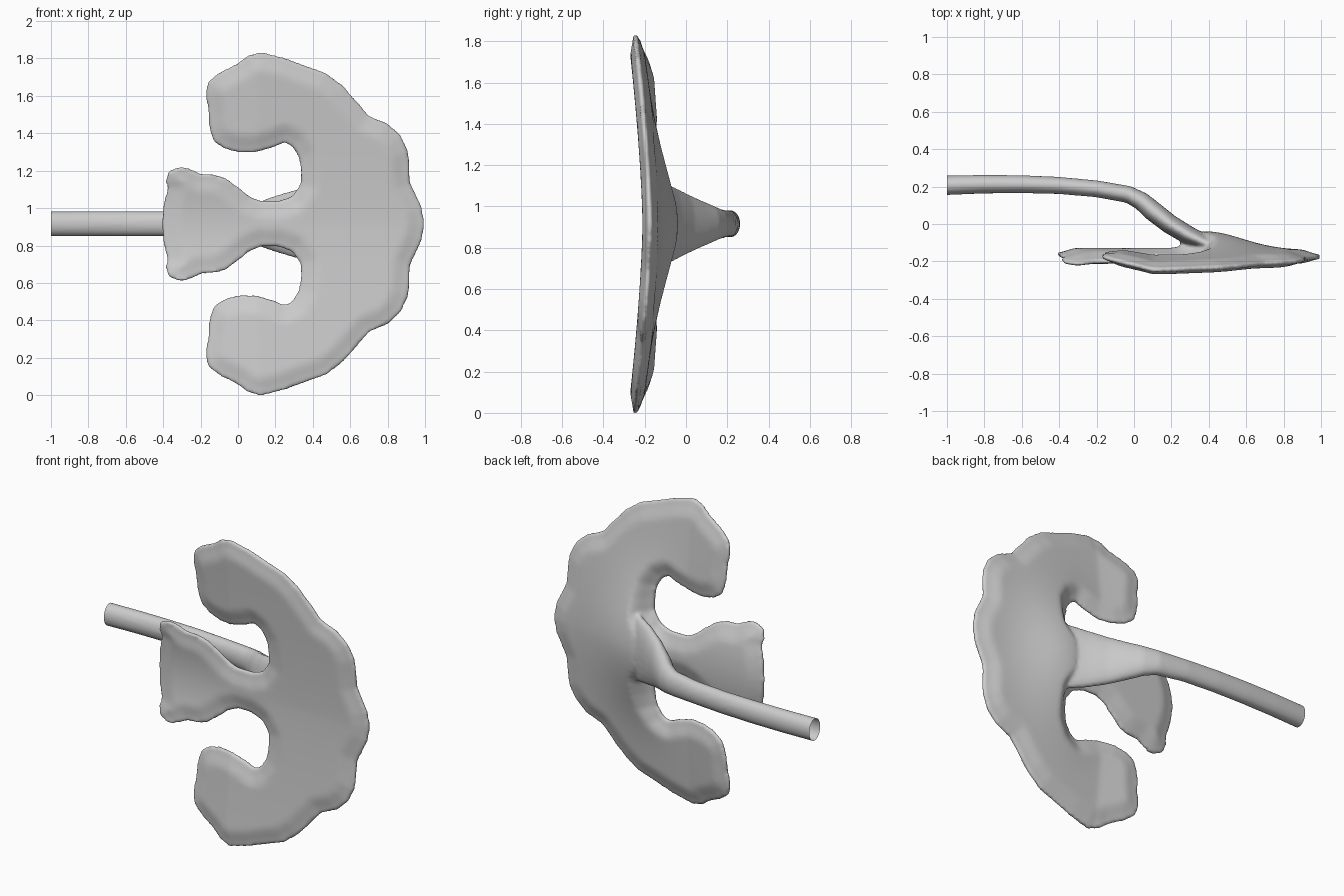
import bpy, bmesh, math
from mathutils import Vector, kdtree

if "Cube" in bpy.data.objects:
    bpy.data.objects.remove(bpy.data.objects["Cube"])

ZC = 0.915  # mirror height

# upper half of the lobed outline (x, z), from right tip round to the middle lobe
HALF = [(.998, .915), (.985, 1.0), (.957, 1.06), (.923, 1.13), (.917, 1.2), (.912, 1.3),
        (.872, 1.385), (.80, 1.453), (.70, 1.493), (.64, 1.565), (.56, 1.655), (.47, 1.723),
        (.35, 1.765), (.25, 1.803), (.12, 1.835), (.05, 1.815), (0, 1.775), (-.1, 1.725),
        (-.163, 1.675), (-.174, 1.61), (-.158, 1.5), (-.153, 1.42), (-.13, 1.355), (-.07, 1.315),
        (0, 1.296), (.1, 1.297), (.2, 1.327), (.25, 1.35), (.29, 1.328), (.325, 1.27),
        (.335, 1.2), (.335, 1.13), (.29, 1.065), (.22, 1.038), (.12, 1.038), (.06, 1.063),
        (0, 1.113), (-.07, 1.163), (-.12, 1.178), (-.2, 1.183), (-.26, 1.213), (-.31, 1.223),
        (-.373, 1.198), (-.39, 1.14), (-.375, 1.11), (-.393, 1.05), (-.404, .98), (-.408, .915)]
OUTLINE = HALF + [(x, 2 * ZC - z) for x, z in HALF[-2:0:-1]]

# stem stations: x, y, half thickness, half width in z
STEM = [(-1.06, .205, .053, .067), (-.8, .213, .05, .067), (-.6, .213, .048, .067),
        (-.4, .206, .046, .067), (-.2, .188, .045, .067), (-.03, .158, .046, .075),
        (.04, .122, .05, .092), (.1, .07, .054, .115), (.19, .0, .052, .148),
        (.29, -.06, .05, .18), (.42, -.12, .04, .21)]


def new_object(name, bm):
    bmesh.ops.recalc_face_normals(bm, faces=bm.faces)
    me = bpy.data.meshes.new(name)
    bm.to_mesh(me)
    bm.free()
    ob = bpy.data.objects.new(name, me)
    bpy.context.collection.objects.link(ob)
    bpy.context.view_layer.objects.active = ob
    return ob


def apply_mod(ob, kind, **props):
    m = ob.modifiers.new(kind, kind)
    for k, v in props.items():
        setattr(m, k, v)
    bpy.context.view_layer.objects.active = ob
    bpy.ops.object.modifier_apply(modifier=m.name)


# flat slab cut to the outline, remeshed to an even density
bm = bmesh.new()
face = bm.faces.new([bm.verts.new((x, -.03, z)) for x, z in OUTLINE])
ext = bmesh.ops.extrude_face_region(bm, geom=[face])
bmesh.ops.translate(bm, vec=(0, .06, 0),
                    verts=[v for v in ext["geom"] if isinstance(v, bmesh.types.BMVert)])
bmesh.ops.triangulate(bm, faces=bm.faces)
blade = new_object("blade", bm)
apply_mod(blade, "REMESH", mode="VOXEL", voxel_size=.014)

# distance lookup to the rim
samples = []
for a, b in zip(OUTLINE, OUTLINE[1:] + OUTLINE[:1]):
    a, b = Vector((a[0], 0, a[1])), Vector((b[0], 0, b[1]))
    samples += [a.lerp(b, i / 8) for i in range(8)]
tree = kdtree.KDTree(len(samples))
for i, p in enumerate(samples):
    tree.insert(p, i)
tree.balance()

# sculpt the slab: bowed middle surface, thin rim, swelling behind towards the stem
for v in blade.data.vertices:
    x, y, z = v.co
    dz = abs(z - ZC)
    d = min(1, tree.find((x, 0, z))[2] / .11)
    s = d * d * (3 - 2 * d)
    if x < .33 and dz < .34:
        w = min(1, (.33 - x) / .2)
        mid = -.175 + .012 * w - .045 * w * (dz / .29) ** 2
    else:
        mid = -.175 - .07 * (dz / .915) ** 1.5
        if x < .1:
            mid += .05 * (.1 - x) / .27
    wx = .28 if x > .38 else (.1 if dz < .34 else .2)
    swell = .1 * math.exp(-((x - .38) / wx) ** 2 - (dz / .38) ** 2)
    t = max(-1, min(1, y / .03))
    half = .012 + .024 * s
    v.co.y = mid + t * (half + (swell * s if t > 0 else 0))

# curved stem, flaring into the back of the blade
bm = bmesh.new()
rings, N = [], 20
for i, (x, y, ht, hz) in enumerate(STEM):
    p, q = STEM[max(i - 1, 0)], STEM[min(i + 1, len(STEM) - 1)]
    tx, ty = Vector((q[0] - p[0], q[1] - p[1])).normalized()
    ring = []
    for k in range(N):
        a = 2 * math.pi * k / N
        o = ht * math.cos(a)
        ring.append(bm.verts.new((x - ty * o, y + tx * o, ZC + hz * math.sin(a))))
    rings.append(ring)
for r0, r1 in zip(rings, rings[1:]):
    for k in range(N):
        bm.faces.new((r0[k], r0[(k + 1) % N], r1[(k + 1) % N], r1[k]))
bm.faces.new(rings[0])
bm.faces.new(rings[-1])
stem = new_object("stem", bm)

# fuse blade and stem into one smooth skin
bm = bmesh.new()
bm.from_mesh(blade.data)
bm.from_mesh(stem.data)
for ob in (blade, stem):
    bpy.data.objects.remove(ob)
body = new_object("lobed_blade_with_stem", bm)
apply_mod(body, "REMESH", mode="VOXEL", voxel_size=.011)
apply_mod(body, "SMOOTH", factor=.5, iterations=6)

# trim the stem so its end is open, and stand the model on the ground
bm = bmesh.new()
bm.from_mesh(body.data)
bmesh.ops.bisect_plane(bm, geom=bm.verts[:] + bm.edges[:] + bm.faces[:],
                       plane_co=(-1, 0, 0), plane_no=(1, 0, 0), clear_inner=True)
low = min(v.co.z for v in bm.verts)
bmesh.ops.translate(bm, vec=(0, 0, -low), verts=bm.verts)
for f in bm.faces:
    f.smooth = True
bm.to_mesh(body.data)
bm.free()
